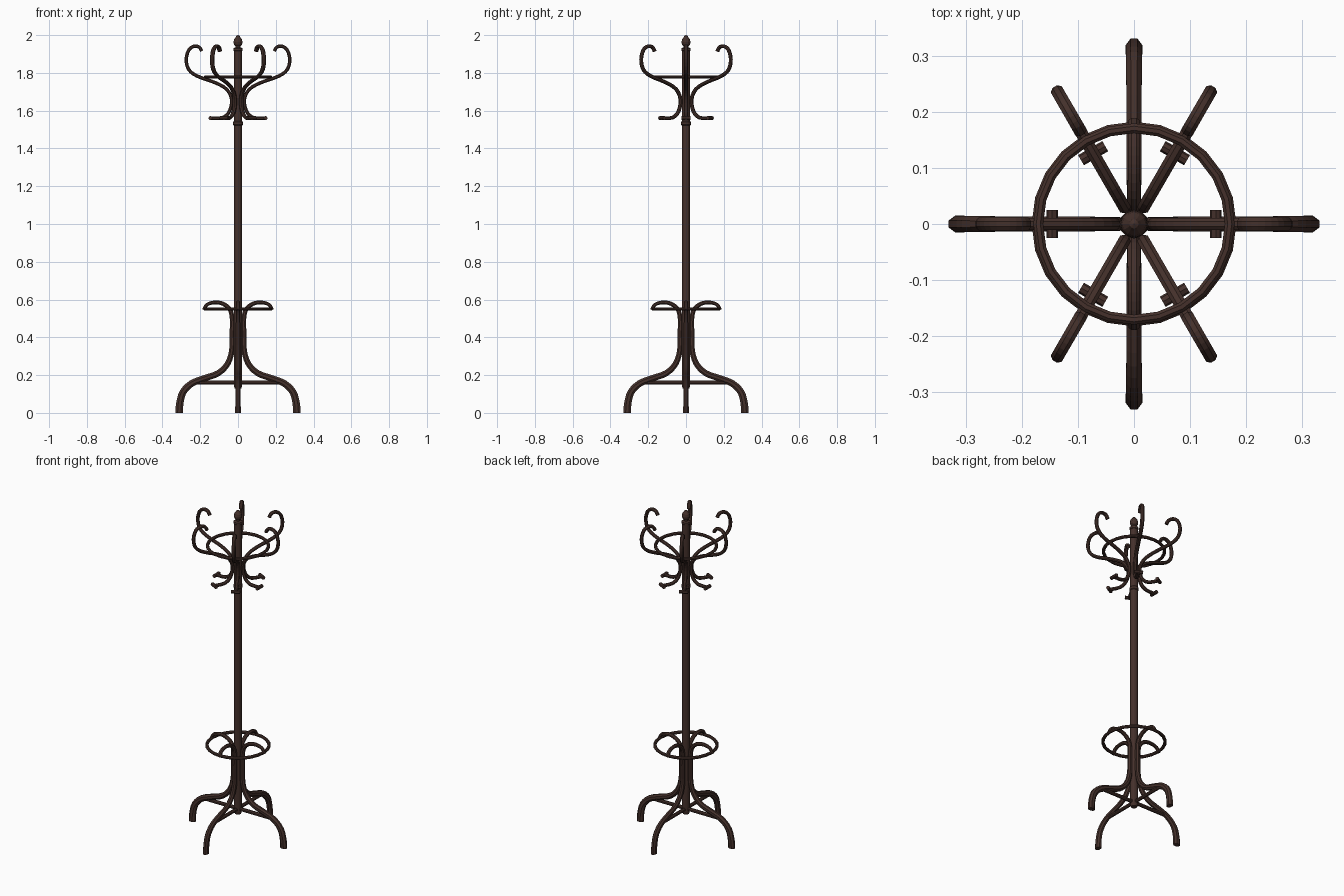
import bpy, bmesh, math
from mathutils import Vector

if "Cube" in bpy.data.objects:
    bpy.data.objects.remove(bpy.data.objects["Cube"])

wood = bpy.data.materials.new("dark_brown_wood")
wood.diffuse_color = (0.058, 0.030, 0.024, 1)
wood.use_nodes = True
wood.node_tree.nodes["Principled BSDF"].inputs["Base Color"].default_value = wood.diffuse_color


def finish(bm, name):
    bmesh.ops.recalc_face_normals(bm, faces=bm.faces)
    me = bpy.data.meshes.new(name)
    bm.to_mesh(me)
    bm.free()
    me.materials.append(wood)
    ob = bpy.data.objects.new(name, me)
    bpy.context.collection.objects.link(ob)
    return ob


def smooth_path(pts, steps):
    """Catmull-Rom interpolation of (radius, height) points."""
    p = [Vector(q) for q in pts]
    p = [2 * p[0] - p[1]] + p + [2 * p[-1] - p[-2]]
    out = []
    for i in range(1, len(p) - 2):
        a, b, c, d = p[i - 1:i + 3]
        for k in range(steps):
            t = k / steps
            out.append(0.5 * (2 * b + (c - a) * t + (2 * a - 5 * b + 4 * c - d) * t * t
                              + (3 * b - a - 3 * c + d) * t ** 3))
    return out + [p[-2]]


def bent_rod(name, pts, angle, start, end, steps=3, sides=8):
    """Sweep an oval section (half depth, half width) along a path in a radial plane."""
    path = smooth_path(pts, steps)
    out = Vector((math.cos(angle), math.sin(angle), 0))
    side = Vector((-out.y, out.x, 0))
    bm = bmesh.new()
    rings = []
    for i, p in enumerate(path):
        t = i / (len(path) - 1)
        d = start[0] + (end[0] - start[0]) * t
        w = start[1] + (end[1] - start[1]) * t
        tan = (path[min(i + 1, len(path) - 1)] - path[max(i - 1, 0)]).normalized()
        nor = out * -tan.y + Vector((0, 0, tan.x))
        c = out * p.x + Vector((0, 0, p.y))
        rings.append([bm.verts.new(c + nor * d * math.cos(a) + side * w * math.sin(a))
                      for a in (math.tau * (k + 0.5) / sides for k in range(sides))])
    for r, s in zip(rings, rings[1:]):
        for k in range(sides):
            n = (k + 1) % sides
            bm.faces.new((r[k], r[n], s[n], s[k]))
    bm.faces.new(rings[0])
    bm.faces.new(rings[-1])
    return finish(bm, name)


def lathe(name, profile, sides=12, closed=False):
    bm = bmesh.new()
    vs = [bm.verts.new((r, 0, z)) for r, z in profile]
    pairs = list(zip(vs, vs[1:])) + ([(vs[-1], vs[0])] if closed else [])
    es = [bm.edges.new(q) for q in pairs]
    bmesh.ops.spin(bm, geom=vs + es, axis=(0, 0, 1), cent=(0, 0, 0),
                   angle=math.tau, steps=sides, use_duplicate=False)
    bmesh.ops.remove_doubles(bm, verts=bm.verts, dist=1e-5)
    return finish(bm, name)


def hoop(name, radius, z, tube, sides=24):
    prof = [(radius + tube * math.cos(a), z + tube * math.sin(a))
            for a in (math.tau * (k + 0.5) / 8 for k in range(8))]
    return lathe(name, prof, sides, True)


# Central pole with collars
lathe("pole", [(0, 0.13), (0.018, 0.13), (0.022, 0.145), (0.022, 1.522), (0.026, 1.526),
               (0.026, 1.54), (0.022, 1.545), (0.022, 1.915), (0.025, 1.918),
               (0.025, 1.93), (0.014, 1.935), (0, 1.935)])
# Turned finial
lathe("finial", [(0, 1.93), (0.014, 1.93), (0.014, 1.942), (0.021, 1.95), (0.024, 1.963),
                 (0.021, 1.977), (0.013, 1.988), (0.008, 1.996), (0, 2.0)])

# Hoops for coats and umbrellas
hoop("upper_hoop", 0.171, 1.778, 0.0095)
hoop("lower_hoop", 0.174, 0.55, 0.0095)

# Four legs, each rising along the pole and curling out to the lower hoop
leg = [(0.311, 0), (0.308, 0.05), (0.291, 0.11), (0.245, 0.156), (0.175, 0.184), (0.105, 0.21),
       (0.055, 0.26), (0.033, 0.33), (0.031, 0.42), (0.031, 0.5), (0.043, 0.548),
       (0.078, 0.577), (0.122, 0.585), (0.163, 0.574), (0.182, 0.545)]
for i in range(4):
    bent_rod(f"leg_{i + 1}", leg, i * math.pi / 2, (0.022, 0.016), (0.009, 0.011))

# Crossed braces between the legs
for i in range(2):
    bent_rod(f"brace_{i + 1}", [(-0.24, 0.16), (0.24, 0.16)], i * math.pi / 2,
             (0.011, 0.011), (0.011, 0.011), 1)

# Six double hooks with a small cross peg at the lower end
hook = [(0.192, 1.915), (0.205, 1.936), (0.232, 1.941), (0.26, 1.922), (0.274, 1.873),
        (0.262, 1.82), (0.218, 1.784), (0.12, 1.748), (0.06, 1.713), (0.034, 1.66),
        (0.045, 1.597), (0.083, 1.563), (0.15, 1.56)]
for i in range(6):
    a = i * math.pi / 3
    bent_rod(f"hook_{i + 1}", hook, a, (0.010, 0.0125), (0.010, 0.0115))
    bm = bmesh.new()
    bmesh.ops.create_cone(bm, cap_ends=True, segments=8, radius1=0.0105, radius2=0.0105, depth=0.05)
    peg = finish(bm, f"hook_peg_{i + 1}")
    peg.rotation_euler = (math.pi / 2, 0, a)
    peg.location = (0.146 * math.cos(a), 0.146 * math.sin(a), 1.561)
